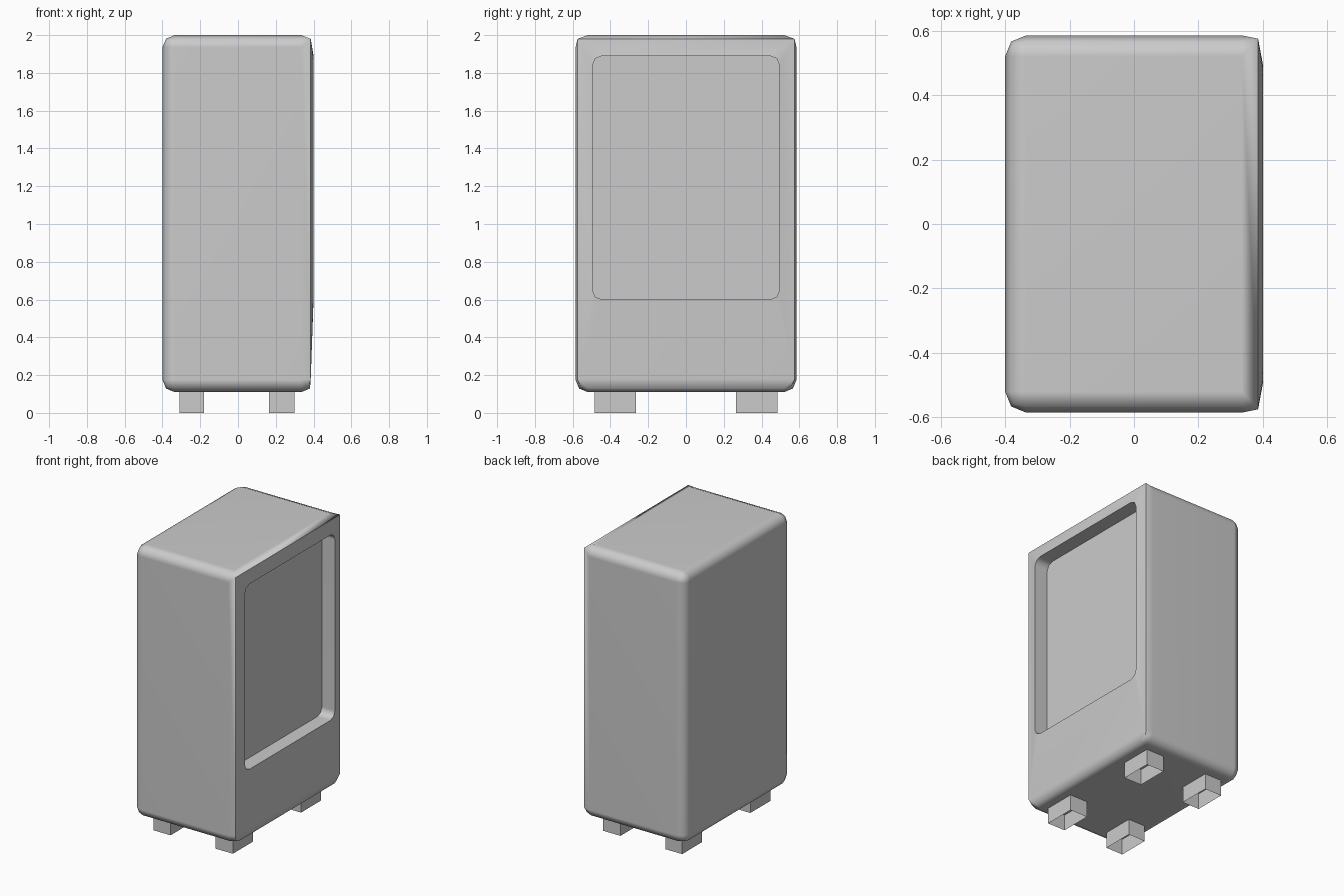
import bpy, bmesh
from math import radians, sin, cos, pi
from mathutils import Matrix, Vector

if "Cube" in bpy.data.objects:
    bpy.data.objects.remove(bpy.data.objects["Cube"])


def finish(bm, name):
    mesh = bpy.data.meshes.new(name)
    bm.to_mesh(mesh)
    bm.free()
    obj = bpy.data.objects.new(name, mesh)
    bpy.context.collection.objects.link(obj)
    return obj


def box(lo, hi):
    lo, hi = Vector(lo), Vector(hi)
    bm = bmesh.new()
    bmesh.ops.create_cube(bm, size=1, matrix=Matrix.Translation((lo + hi) / 2) @ Matrix.Diagonal((*(hi - lo), 1)))
    return bm


# Cabinet: rounded box
bm = box((-0.4, -0.585, 0.11), (0.4, 0.585, 2.0))
bmesh.ops.bevel(bm, geom=bm.edges[:], offset=0.065, segments=2, profile=0.5, affect='EDGES')

# Crisp rim around the window side, rounded only along its bottom
for v in bm.verts:
    if v.co.x > 0.36 and v.co.z > 0.17:
        side = 1 if v.co.y > 0 else -1
        v.co = (0.385, 0.575 * side, 1.98 if v.co.z > 1 else 0.18)
bmesh.ops.remove_doubles(bm, verts=bm.verts[:], dist=0.0005)
bmesh.ops.dissolve_degenerate(bm, edges=bm.edges[:], dist=0.0001)
bm.faces.ensure_lookup_table()
front = max(bm.faces, key=lambda f: f.calc_center_median().x)
corners = list(front.verts)
bm.faces.remove(front)

# Window opening and recess
Y, Z0, Z1, R, DEPTH = 0.495, 0.6, 1.89, 0.05, 0.1
outer, rim, floor = [], [], []
for k, (sy, sz) in enumerate([(1, 1), (-1, 1), (-1, -1), (1, -1)]):
    outer.append(next(v for v in corners if v.co.y * sy > 0 and (v.co.z - 1) * sz > 0))
    cz = Z1 - R if sz > 0 else Z0 + R
    for i in range(3):
        a = (k + i / 2) * pi / 2
        y, z = sy * (Y - R) + R * cos(a), cz + R * sin(a)
        rim.append(bm.verts.new((0.4, y, z)))
        floor.append(bm.verts.new((0.4 - DEPTH, y, z)))
for k in range(4):
    a, b, c = rim[3 * k:3 * k + 3]
    bm.faces.new((outer[k], a, b))
    bm.faces.new((outer[k], b, c))
    bm.faces.new((outer[k], c, rim[(3 * k + 3) % 12], outer[(k + 1) % 4]))
for i in range(12):
    j = (i + 1) % 12
    bm.faces.new((rim[i], rim[j], floor[j], floor[i]))
bm.faces.new(floor)
bmesh.ops.recalc_face_normals(bm, faces=bm.faces[:])
cabinet = finish(bm, "cabinet")
bpy.context.view_layer.objects.active = cabinet
cabinet.select_set(True)
bpy.ops.object.shade_smooth_by_angle(angle=radians(50))
wn = cabinet.modifiers.new("weighted_normals", 'WEIGHTED_NORMAL')
wn.keep_sharp = True

# Feet: four open square tubes
for x0, x1 in ((-0.31, -0.18), (0.165, 0.30)):
    for y0, y1 in ((-0.485, -0.265), (0.265, 0.485)):
        bm = box((x0, y0, 0), (x1, y1, 0.112))
        caps = [f for f in bm.faces if abs(f.normal.z) > 0.9]
        bmesh.ops.delete(bm, geom=caps, context='FACES')
        finish(bm, "foot")
